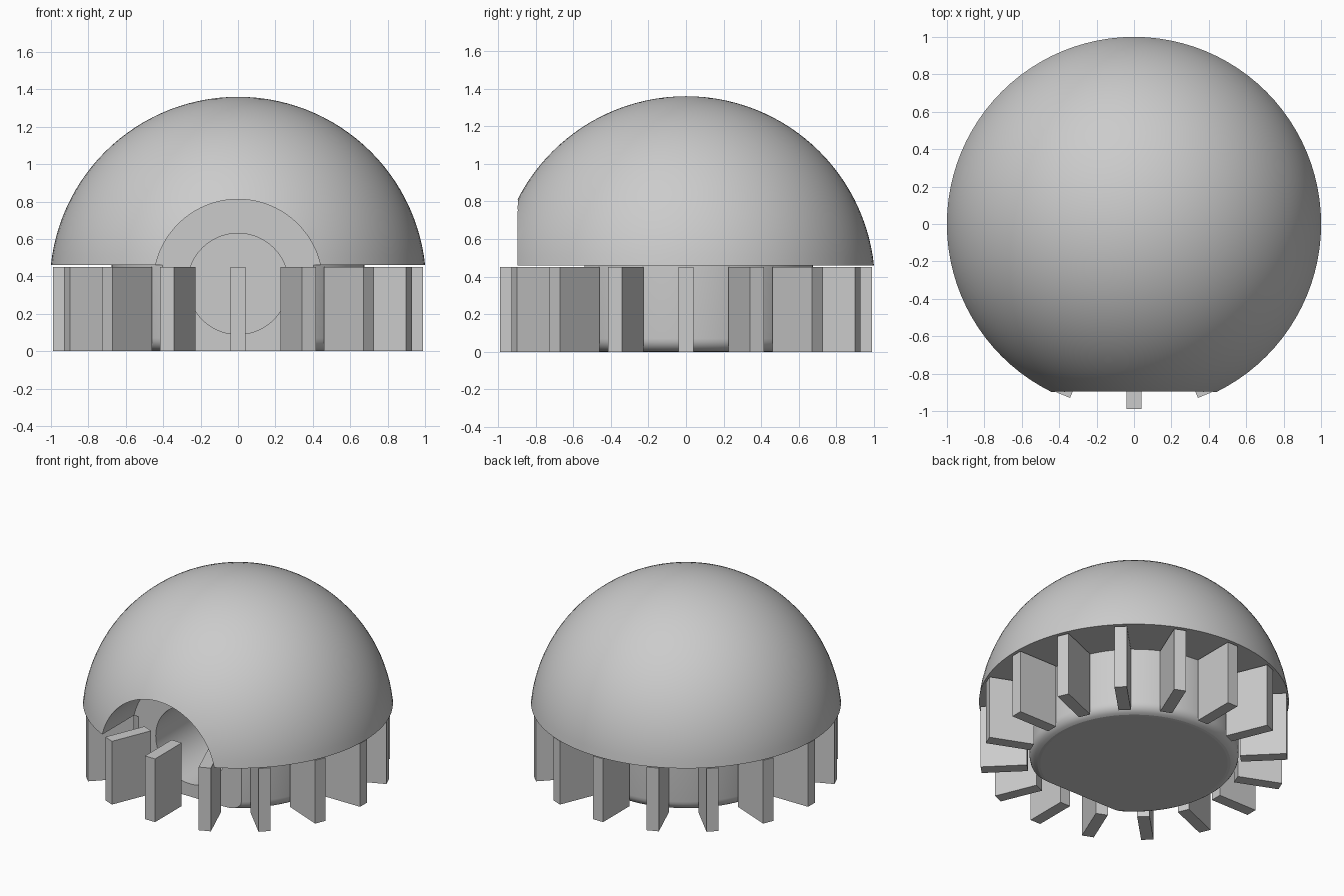
import bpy, bmesh, math
from mathutils import Matrix, Vector

if "Cube" in bpy.data.objects:
    bpy.data.objects.remove(bpy.data.objects["Cube"])

grey = bpy.data.materials.new("light_grey")
grey.diffuse_color = (0.6, 0.6, 0.6, 1)
grey.use_nodes = True
grey.node_tree.nodes["Principled BSDF"].inputs["Base Color"].default_value = grey.diffuse_color


def add_object(name, bm):
    bmesh.ops.recalc_face_normals(bm, faces=bm.faces[:])
    me = bpy.data.meshes.new(name)
    bm.to_mesh(me)
    bm.free()
    me.materials.append(grey)
    ob = bpy.data.objects.new(name, me)
    bpy.context.collection.objects.link(ob)
    return ob


def lathe(name, profile, segments=96):
    """Closed solid turned around z from (radius, height) points on the axis at both ends."""
    bm = bmesh.new()
    vs = [bm.verts.new((r, 0, z)) for r, z in profile]
    es = [bm.edges.new(p) for p in zip(vs, vs[1:])]
    bmesh.ops.spin(bm, geom=vs + es, cent=(0, 0, 0), axis=(0, 0, 1),
                   angle=math.tau, steps=segments, use_duplicate=False)
    bmesh.ops.remove_doubles(bm, verts=bm.verts[:], dist=1e-4)
    return add_object(name, bm)


def box(name, lo, hi, turn=0.0):
    lo, hi = Vector(lo), Vector(hi)
    bm = bmesh.new()
    bmesh.ops.create_cube(bm, size=1, matrix=Matrix.Rotation(turn, 4, 'Z')
                          @ Matrix.Translation((lo + hi) / 2)
                          @ Matrix.Diagonal((*(hi - lo), 1)))
    return add_object(name, bm)


def bore(name, radius, y0, y1):
    """Round cutter lying along y."""
    bm = bmesh.new()
    m = Matrix.Translation((0, (y0 + y1) / 2, 0.36)) @ Matrix.Rotation(math.pi / 2, 4, 'X')
    bmesh.ops.create_cone(bm, cap_ends=True, segments=96, radius1=radius,
                          radius2=radius, depth=y1 - y0, matrix=m)
    return add_object(name, bm)


def finish(ob, cutters):
    """Apply the cuts and smooth the round surfaces."""
    for c in cutters:
        mod = ob.modifiers.new("cut", 'BOOLEAN')
        mod.operation, mod.solver, mod.object = 'DIFFERENCE', 'EXACT', c
    bpy.ops.object.select_all(action='DESELECT')
    ob.select_set(True)
    bpy.context.view_layer.objects.active = ob
    for mod in list(ob.modifiers):
        bpy.ops.object.modifier_apply(modifier=mod.name)
    bpy.ops.object.shade_smooth_by_angle(angle=math.radians(30))
    for p in ob.data.polygons:
        if p.normal.z < -0.99 or p.normal.y < -0.999:
            p.use_smooth = False


FACE_Y = -0.54      # flat front wall of the recess

# Dome: slightly more than a hemisphere cap, flat underneath
cz, R, base = 0.354, 1.006, 0.46
a0 = math.asin((base - cz) / R)
arc = [a0 + (math.pi / 2 - a0) * i / 28 for i in range(29)]
dome_profile = [(0, base)] + [(R * math.cos(a), cz + R * math.sin(a)) for a in arc[:-1]]
dome = lathe("dome", dome_profile + [(0, cz + R)])

# Core drum with a rounded bottom rim
f, rc = 0.07, 0.675
rim = [math.radians(15 * i - 90) for i in range(7)]
core_profile = [(0, 0)] + [(rc - f + f * math.cos(a), f + f * math.sin(a)) for a in rim]
core = lathe("core_drum", core_profile + [(rc, base), (0, base)])

# Wide front recess, flat front on the drum, and the inner round hole
recess = bore("recess_cutter", 0.452, -1.3, FACE_Y)
flat = box("flat_cutter", (-0.8, -1.3, -0.2), (0.8, FACE_Y, 0.7))
hole = bore("hole_cutter", 0.27, -1.3, 0.1)
finish(dome, [recess, hole])
finish(core, [flat, hole])
for c in (recess, flat, hole):
    bpy.data.objects.remove(c)

# Ring of radial fins
for i in range(16):
    box(f"fin_{i + 1}", (-0.04, -0.99, 0), (0.04, -0.69, 0.45), math.tau * i / 16)
